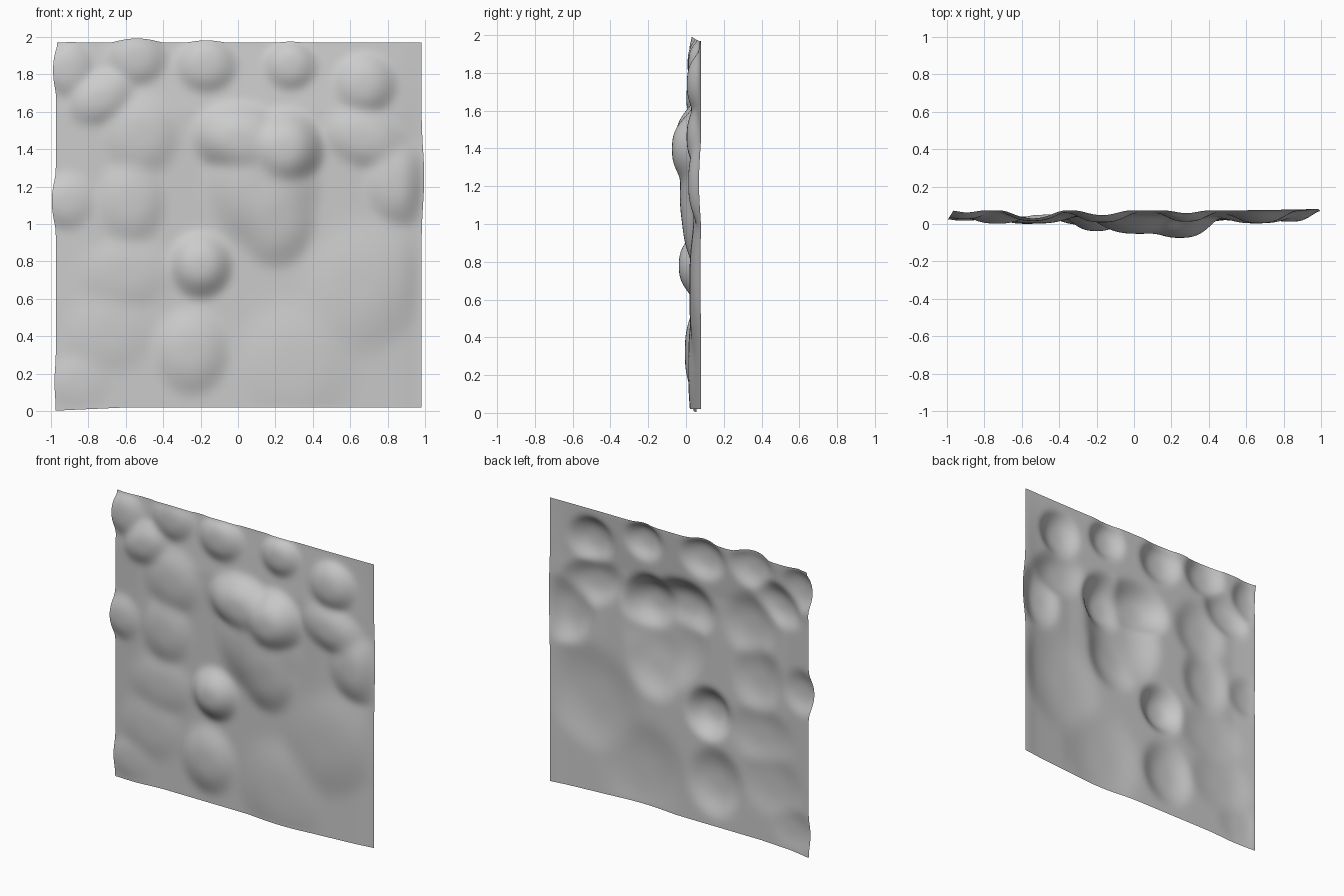
import bpy, bmesh, math

if "Cube" in bpy.data.objects:
    bpy.data.objects.remove(bpy.data.objects["Cube"])

# Mounds on the sheet: x, z, x radius, z radius, tilt in degrees, height toward the front
MOUNDS = [
    (-0.90, 1.82, .17, .21, 0, .055), (-0.54, 1.88, .21, .20, 0, .064),
    (-0.17, 1.84, .22, .20, 0, .072), (0.28, 1.84, .19, .18, 0, .068),
    (0.67, 1.74, .22, .22, 0, .076), (-0.73, 1.67, .26, .19, 30, .078),
    (0.66, 1.46, .32, .22, -20, .076), (0.84, 1.22, .24, .30, 0, .068),
    (-0.52, 1.47, .30, .32, 0, .076), (-0.57, 1.12, .27, .34, 0, .078),
    (-0.90, 1.12, .20, .22, 0, .062), (-0.20, 0.78, .23, .24, 0, .118),
    (-0.25, 0.32, .29, .34, 0, .085), (-0.60, 0.74, .38, .30, 0, .060),
    (-0.68, 0.42, .36, .34, 0, .054), (-0.84, 0.16, .26, .22, 0, .044),
    (0.30, 0.24, .46, .54, 10, .066), (0.62, 0.66, .44, .56, -20, .060),
]
# Central mass: brow, cheeks and tapering lower part
CENTRE = [
    (0.02, 1.45, .36, .26, -8, .132), (0.25, 1.40, .27, .28, -15, .154),
    (0.13, 1.22, .42, .48, 0, .110), (0.20, 1.04, .30, .38, 0, .096),
]


def mound(x, z, m):
    cx, cz, rx, rz, tilt, h = m
    a = math.radians(tilt)
    dx, dz = x - cx, z - cz
    u = (dx * math.cos(a) + dz * math.sin(a)) / rx
    v = (dz * math.cos(a) - dx * math.sin(a)) / rz
    d = math.hypot(u, v)
    return h * (0.5 + 0.5 * math.cos(math.pi * d ** 1.5)) if d < 1 else 0


def relief(x, z):
    # Gentle swell that fades toward the edges, blended with the mounds
    swell = .040 * min(1, max(0, .98 - x) / .4) ** .8
    swell *= min(1, .15 + max(0, 1.98 - z) / .45) * min(1, .55 + (x + .98) / .4)
    total = swell ** 4 + sum(mound(x, z, m) ** 4 for m in MOUNDS)
    total += sum(mound(x, z, m) ** 7 for m in CENTRE) ** (4 / 7)
    h = total ** .25
    right = min(1, max(0, .985 - x) / .12)
    return h * right * (2 - right)


# Relief sheet
n = 160
step = 1.96 / n
heights = [[relief(-.98 + i * step, .02 + j * step) for i in range(n + 1)] for j in range(n + 1)]
# Soften the valleys between the mounds
for _ in range(5):
    heights = [[(row[max(i - 1, 0)] + 2 * row[i] + row[min(i + 1, n)]) / 4
                for i in range(n + 1)] for row in heights]
    heights = [[(heights[max(j - 1, 0)][i] + 2 * heights[j][i] + heights[min(j + 1, n)][i]) / 4
                for i in range(n + 1)] for j in range(n + 1)]

bm = bmesh.new()
grid = []
for j in range(n + 1):
    row = []
    for i in range(n + 1):
        x, z, h = -.98 + i * step, .02 + j * step, heights[j][i]
        # Edges bulge outward where mounds meet them
        left = max(0, 1 - (x + .98) / .2)
        top = max(0, 1 - (1.98 - z) / .2)
        side = max(0, 1 - (.985 - x) / .15)
        low = max(0, 1 - z / .2) * max(0, 1 - (x + 1) / .4)
        x += (.012 - .65 * max(0, h - .015)) * left + .015 * side * math.exp(-((z - 1.25) / .2) ** 2)
        z += (.6 * max(0, h - .015) - .01) * top - .02 * low
        row.append(bm.verts.new((x, .08 - h, max(0, z))))
    grid.append(row)
for a, b in zip(grid, grid[1:]):
    for i in range(n):
        bm.faces.new((a[i], a[i + 1], b[i + 1], b[i])).smooth = True
mesh = bpy.data.meshes.new("relief_sheet")
bm.to_mesh(mesh)
bm.free()
bpy.context.collection.objects.link(bpy.data.objects.new("relief_sheet", mesh))
